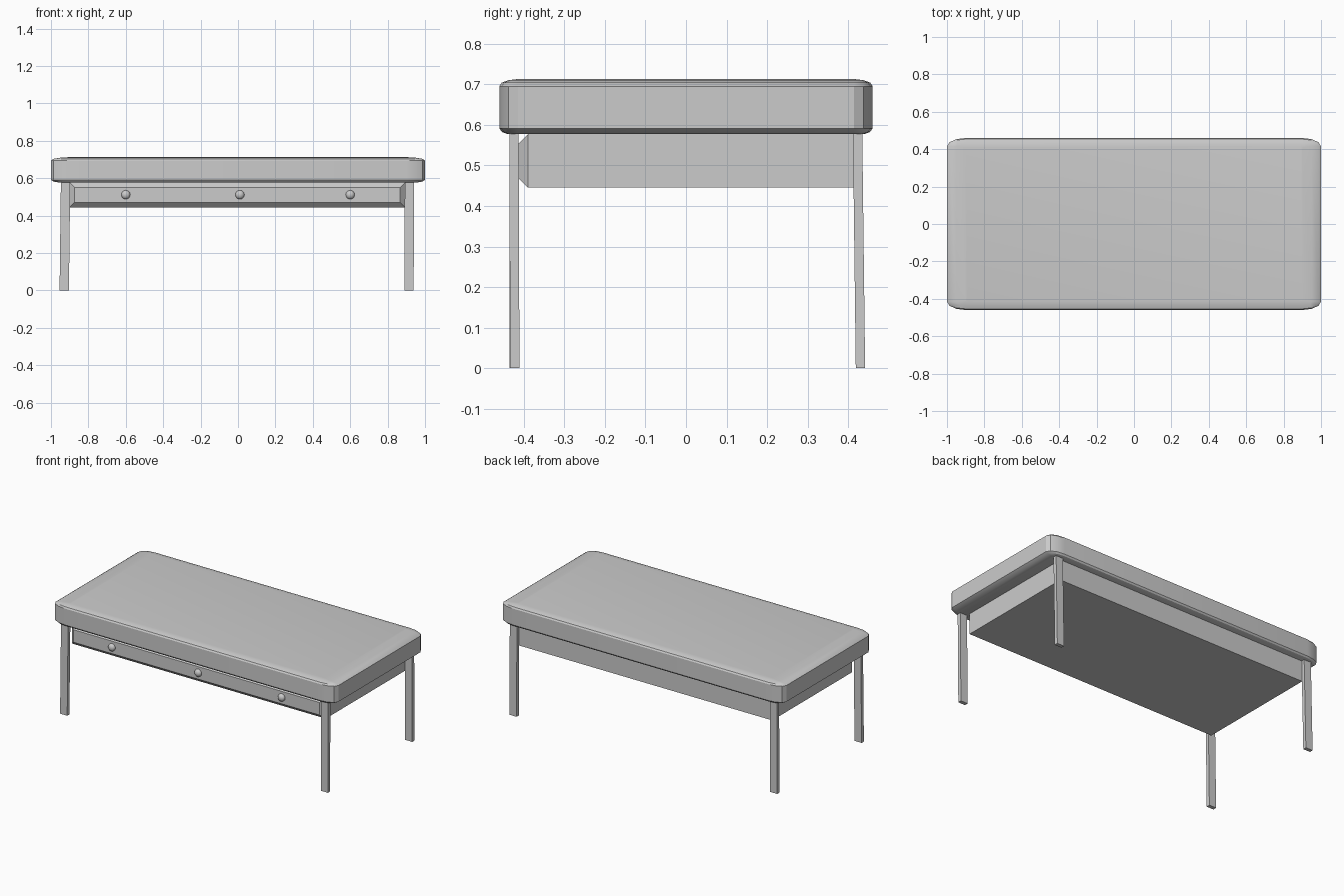
import bpy, bmesh, math

if "Cube" in bpy.data.objects:
    bpy.data.objects.remove(bpy.data.objects["Cube"])


def make_object(name, rings, smooth=False):
    """Loft equal-length rings of points and cap both ends."""
    bm = bmesh.new()
    loops = [[bm.verts.new(p) for p in ring] for ring in rings]
    n = len(loops[0])
    for a, b in zip(loops, loops[1:]):
        for i in range(n):
            j = (i + 1) % n
            bm.faces.new((a[i], a[j], b[j], b[i]))
    bm.faces.new(loops[0])
    bm.faces.new(loops[-1])
    bmesh.ops.recalc_face_normals(bm, faces=bm.faces)
    mesh = bpy.data.meshes.new(name)
    bm.to_mesh(mesh)
    bm.free()
    obj = bpy.data.objects.new(name, mesh)
    bpy.context.collection.objects.link(obj)
    if smooth:
        bpy.ops.object.select_all(action='DESELECT')
        obj.select_set(True)
        bpy.context.view_layer.objects.active = obj
        bpy.ops.object.shade_smooth_by_angle(angle=math.radians(30))
    return obj


def rect(cx, cy, z, hx, hy):
    return [(cx + sx * hx, cy + sy * hy, z)
            for sx, sy in ((-1, -1), (1, -1), (1, 1), (-1, 1))]


def rounded(h, r, z, sx=1.0, sy=0.46, segments=3):
    """Rounded unit square of half size h, stretched to the top's outline."""
    pts = []
    for q, (cx, cy) in enumerate(((1, 1), (-1, 1), (-1, -1), (1, -1))):
        for k in range(segments + 1):
            a = math.radians(90 * (q + k / segments))
            pts.append((sx * (cx * (h - r) + r * math.cos(a)),
                        sy * (cy * (h - r) + r * math.sin(a)), z))
    return pts


# Thick top with softened edges
make_object("table_top", [
    rounded(0.955, 0.055, 0.577),
    rounded(0.985, 0.085, 0.582),
    rounded(1.0, 0.1, 0.591),
    rounded(1.0, 0.1, 0.695),
    rounded(0.987, 0.087, 0.704),
    rounded(0.95, 0.05, 0.710),
    rounded(0.90, 0.01, 0.713)], smooth=True)

# Drawer case, front face chamfered all round
def upright(y, inset):
    x0, x1, z0, z1 = -0.9 + inset, 0.893 - inset, 0.445 + inset, 0.577 - inset
    return [(x0, y, z0), (x1, y, z0), (x1, y, z1), (x0, y, z1)]

make_object("drawer_case", [upright(-0.415, 0.026), upright(-0.389, 0), upright(0.414, 0)])

# Slim, slightly leaning legs: top centre, bottom centre
legs = {
    "front_left_leg": ((-0.922, -0.424), (-0.929, -0.423)),
    "front_right_leg": ((0.917, -0.424), (0.914, -0.422)),
    "back_left_leg": ((-0.922, 0.423), (-0.929, 0.430)),
    "back_right_leg": ((0.917, 0.423), (0.914, 0.430)),
}
for name, (top, bottom) in legs.items():
    make_object(name, [rect(*bottom, 0.0, 0.025, 0.0115), rect(*top, 0.58, 0.025, 0.0115)])

# Three round drawer knobs
for i, x in enumerate((-0.6, 0.01, 0.6)):
    bpy.ops.mesh.primitive_uv_sphere_add(segments=16, ring_count=8, radius=0.024,
                                         location=(x, -0.416, 0.512))
    knob = bpy.context.object
    knob.name = f"drawer_knob_{i + 1}"
    knob.scale.y = 0.8
    bpy.ops.object.shade_smooth()
